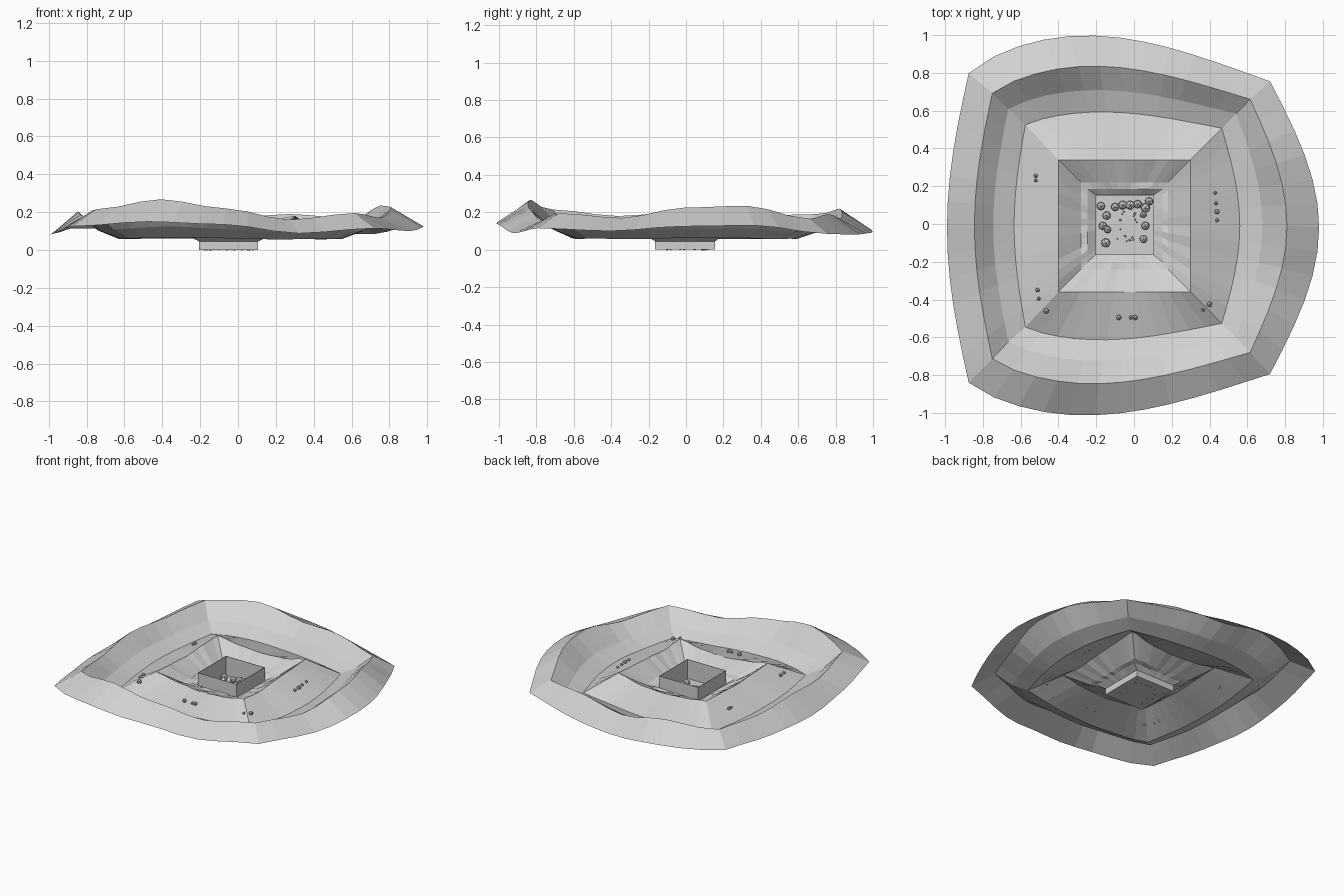
import bpy, bmesh, math, random
from mathutils import Vector, Matrix
from mathutils.bvhtree import BVHTree

random.seed(4)
cube = bpy.data.objects.get("Cube")
if cube:
    bpy.data.objects.remove(cube, do_unlink=True)

GREY = (0.64, 0.64, 0.64, 1)
stone = bpy.data.materials.new("stone_grey")
stone.use_nodes = True
stone.diffuse_color = GREY
stone.node_tree.nodes["Principled BSDF"].inputs["Base Color"].default_value = GREY

SEG = 12  # facets along each side of a ring


def finish(name, bm):
    mesh = bpy.data.meshes.new(name)
    bm.to_mesh(mesh)
    bm.free()
    mesh.materials.append(stone)
    obj = bpy.data.objects.new(name, mesh)
    bpy.context.collection.objects.link(obj)
    return obj


def height(levels, side, t):
    """Smoothly interpolate a closed loop of heights, given from the front left corner."""
    per_side = len(levels) / 4
    pos = (side + t) * per_side
    i = int(pos)
    f = pos - i
    f = f * f * (3 - 2 * f)
    n = len(levels)
    return levels[i % n] * (1 - f) + levels[(i + 1) % n] * f


def ring(left, right, front, back, bulge, levels, wobble=0):
    """Four-sided loop with outward bulges (front, right, back, left)."""
    points = []
    for side in range(4):
        for k in range(SEG):
            t = k / SEG
            if side % 2 == 0:
                u = t if side == 0 else 1 - t
                x = left + (right - left) * u
                swell = bulge[side] * math.sin(math.pi * u ** 0.8)
                y = front - swell if side == 0 else back + swell
            else:
                u = t if side == 1 else 1 - t
                y = front + (back - front) * u
                swell = bulge[side] * math.sin(math.pi * u)
                x = right + swell if side == 1 else left - swell
            if bulge[0]:
                y *= 1 - 0.035 * x
            z = height(levels, side, t) + random.uniform(-wobble, wobble)
            points.append((x, y, z))
    return points


# Heights of the outer rim, the ridge and the inner mound
rim = [.125, .15, .135, .088, .115, .10, .125, .13,
       .085, .08, .09, .11, .115, .09, .08, .10]
ridge = [.215, .268, .22, .16, .195, .17, .225, .235,
         .165, .19, .165, .22, .19, .18, .205, .18]
mound = [.17, .14, .12, .13, .16, .145, .16, .17,
         .18, .14, .13, .14, .165, .16, .15, .16]
slope = [0.3 * z + 0.045 for z in ridge]
valley = [0.1 * z + 0.04 for z in ridge]
flat = (0, 0, 0, 0)

rings = [
    ring(-.875, .72, -.815, .775, (.19, .26, .215, .115), rim),
    ring(-.75, .615, -.695, .675, (.145, .195, .155, .095), ridge),
    ring(-.665, .54, -.61, .595, (.11, .14, .11, .08), slope),
    ring(-.575, .465, -.535, .515, (.075, .095, .075, .06), valley),
    ring(-.40, .30, -.36, .34, flat, mound),
    ring(-.28, .18, -.24, .22, flat, [.078] * 4, .008),
    ring(-.245, .15, -.20, .185, flat, [.07] * 4, .004),
    ring(-.205, .105, -.165, .155, flat, [.045] * 4),
]

# Terrain: faceted bands between neighbouring rings
bm = bmesh.new()
loops = [[bm.verts.new(p) for p in r] for r in rings]
for outer, inner in zip(loops, loops[1:]):
    for i in range(len(outer)):
        j = (i + 1) % len(outer)
        bm.faces.new((outer[i], outer[j], inner[j], inner[i]))
bm.normal_update()
ground = BVHTree.FromBMesh(bm)
finish("terrain", bm)

# Open pit box in the middle
bm = bmesh.new()
bmesh.ops.create_cube(bm, size=1)
bm.faces.ensure_lookup_table()
bm.normal_update()
lid = [f for f in bm.faces if f.normal.z > 0.5]
bmesh.ops.delete(bm, geom=lid, context="FACES_ONLY")
bmesh.ops.transform(bm, verts=bm.verts, matrix=Matrix.Translation((-.05, -.005, .07))
                    @ Matrix.Diagonal((.31, .32, .14, 1)))
pit = finish("pit_box", bm)
shell = pit.modifiers.new("thin_walls", "SOLIDIFY")
shell.thickness = 0.004
shell.offset = -1


def add_stones(name, places, low, high, base=None):
    """Low-poly stones resting on the terrain, or on a given base height."""
    bm = bmesh.new()
    for x, y in places:
        r = random.uniform(low, high)
        z = base
        if base is None:
            z = ground.ray_cast(Vector((x, y, 1)), Vector((0, 0, -1)))[0].z
        spin = Matrix.Rotation(random.uniform(0, 3), 4, "Z")
        bmesh.ops.create_icosphere(bm, subdivisions=1, radius=r,
                                   matrix=Matrix.Translation((x, y, z + r * 0.7)) @ spin)
    finish(name, bm)


# Pebbles scattered around the outside of the mound
add_stones("mound_pebbles", [
    (-.52, .255), (-.52, .23), (.43, .165), (.435, .11), (.44, .065), (.44, .02),
    (-.51, -.35), (-.505, -.395), (-.465, -.46), (-.08, -.495), (-.015, -.495),
    (.005, -.495), (.365, -.455), (.4, -.425)], .01, .016)

# Boulders lining the pit, with small gravel between them
add_stones("pit_boulders", [
    (-.175, .095), (-.165, -.01), (-.145, .045), (-.15, -.10), (-.14, -.03),
    (-.10, .09), (-.06, .10), (-.02, .10), (.02, .105), (.08, .12), (.06, .085),
    (.05, .05), (.05, -.08), (.06, -.01)], .018, .028, .004)
gravel = [(random.uniform(-.12, .04), random.uniform(-.09, .07)) for _ in range(18)]
add_stones("pit_gravel", gravel, .004, .007, .003)
